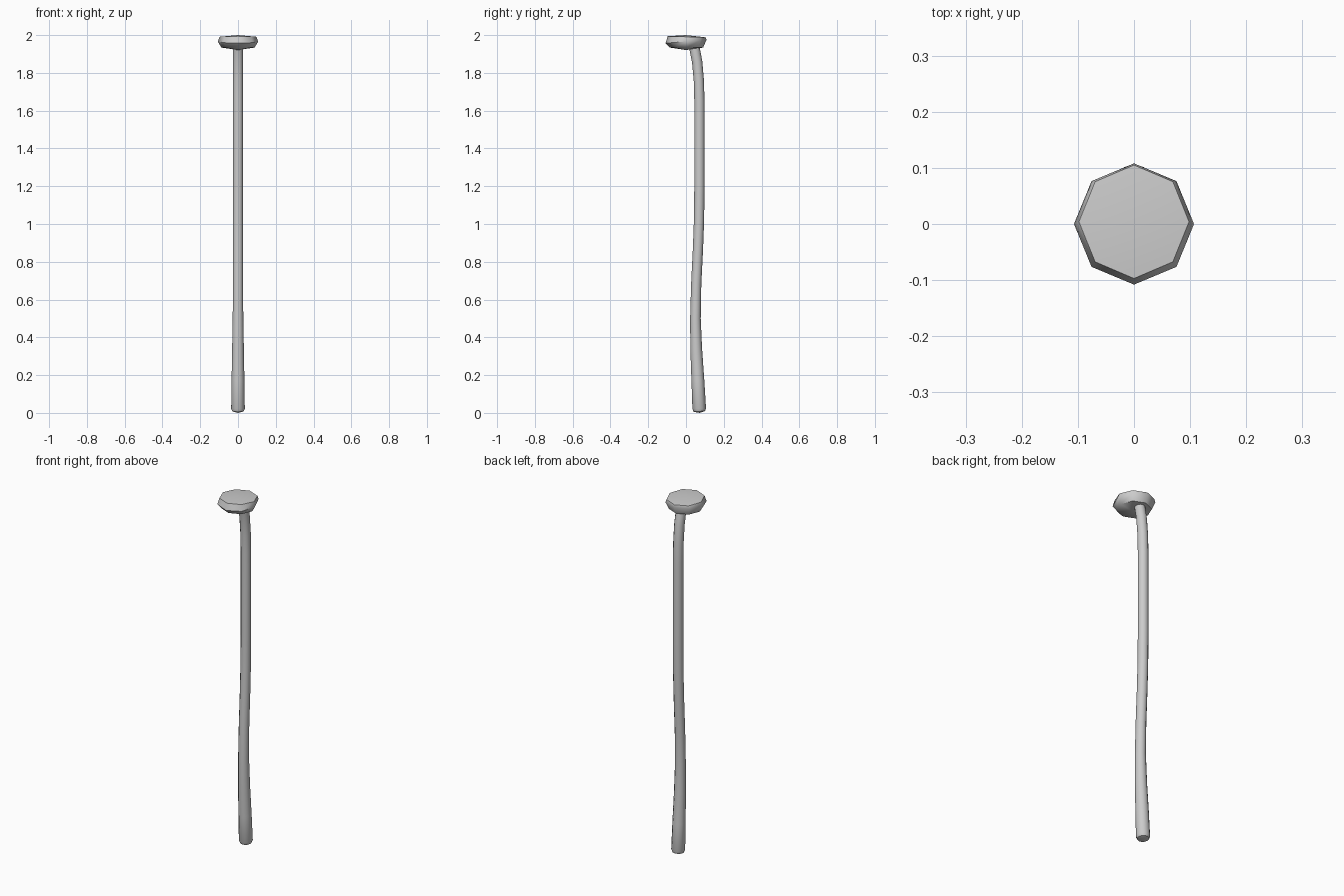
import bpy, bmesh, math

if "Cube" in bpy.data.objects:
    bpy.data.objects.remove(bpy.data.objects["Cube"])


def loft(name, rings, sides, angle, start_cap=None, end_cap=None):
    """Skin rings of (centre y, z, x radius, y radius, slope in y)."""
    bm = bmesh.new()
    loops = []
    for cy, z, rx, ry, slope in rings:
        loop = []
        for i in range(sides):
            a = 2 * math.pi * i / sides
            dy = ry * math.sin(a)
            loop.append(bm.verts.new((rx * math.cos(a), cy + dy, z + slope * dy)))
        loops.append(loop)
    for lo, hi in zip(loops, loops[1:]):
        for i in range(sides):
            j = (i + 1) % sides
            bm.faces.new((lo[i], lo[j], hi[j], hi[i]))
    # Fan caps around a centre point
    for loop, cap, flip in ((loops[0], start_cap, True), (loops[-1], end_cap, False)):
        centre = bm.verts.new((0, cap[0], cap[1]))
        for i in range(sides):
            a, b = loop[i], loop[(i + 1) % sides]
            bm.faces.new((b, a, centre) if flip else (a, b, centre))
    bmesh.ops.recalc_face_normals(bm, faces=bm.faces)
    mesh = bpy.data.meshes.new(name)
    bm.to_mesh(mesh)
    bm.free()
    obj = bpy.data.objects.new(name, mesh)
    bpy.context.collection.objects.link(obj)
    bpy.ops.object.select_all(action='DESELECT')
    obj.select_set(True)
    bpy.context.view_layer.objects.active = obj
    bpy.ops.object.shade_smooth_by_angle(angle=math.radians(angle))
    return obj


# Gently bent, tapering shaft: (centre y, z, radius), tilted to follow the bend
path = [(0.071, 0.008, 0.030), (0.070, 0.022, 0.036), (0.063, 0.17, 0.034),
        (0.054, 0.34, 0.031), (0.050, 0.50, 0.028), (0.054, 0.68, 0.027),
        (0.063, 0.86, 0.027), (0.069, 1.02, 0.027), (0.071, 1.20, 0.027),
        (0.071, 1.65, 0.027), (0.068, 1.76, 0.027), (0.059, 1.86, 0.027),
        (0.046, 1.925, 0.027), (0.038, 1.955, 0.026)]
shaft_rings = []
for i, (y, z, r) in enumerate(path):
    a, b = path[max(i - 1, 0)], path[min(i + 1, len(path) - 1)]
    shaft_rings.append((y, z, r, r, -(b[0] - a[0]) / (b[1] - a[1])))
loft("shaft", shaft_rings, 12, 40, (0.072, 0.0), (0.035, 1.957))

# Eight-sided knob with a slightly dished top
knob_rings = [(0.003, 1.934, 0.088, 0.088, 0.0),
              (0.0, 1.966, 0.107, 0.108, 0.08),
              (0.004, 1.991, 0.098, 0.101, -0.03)]
knob = loft("knob", knob_rings, 8, 50, (0.0, 1.921), (0.0, 2.0))
